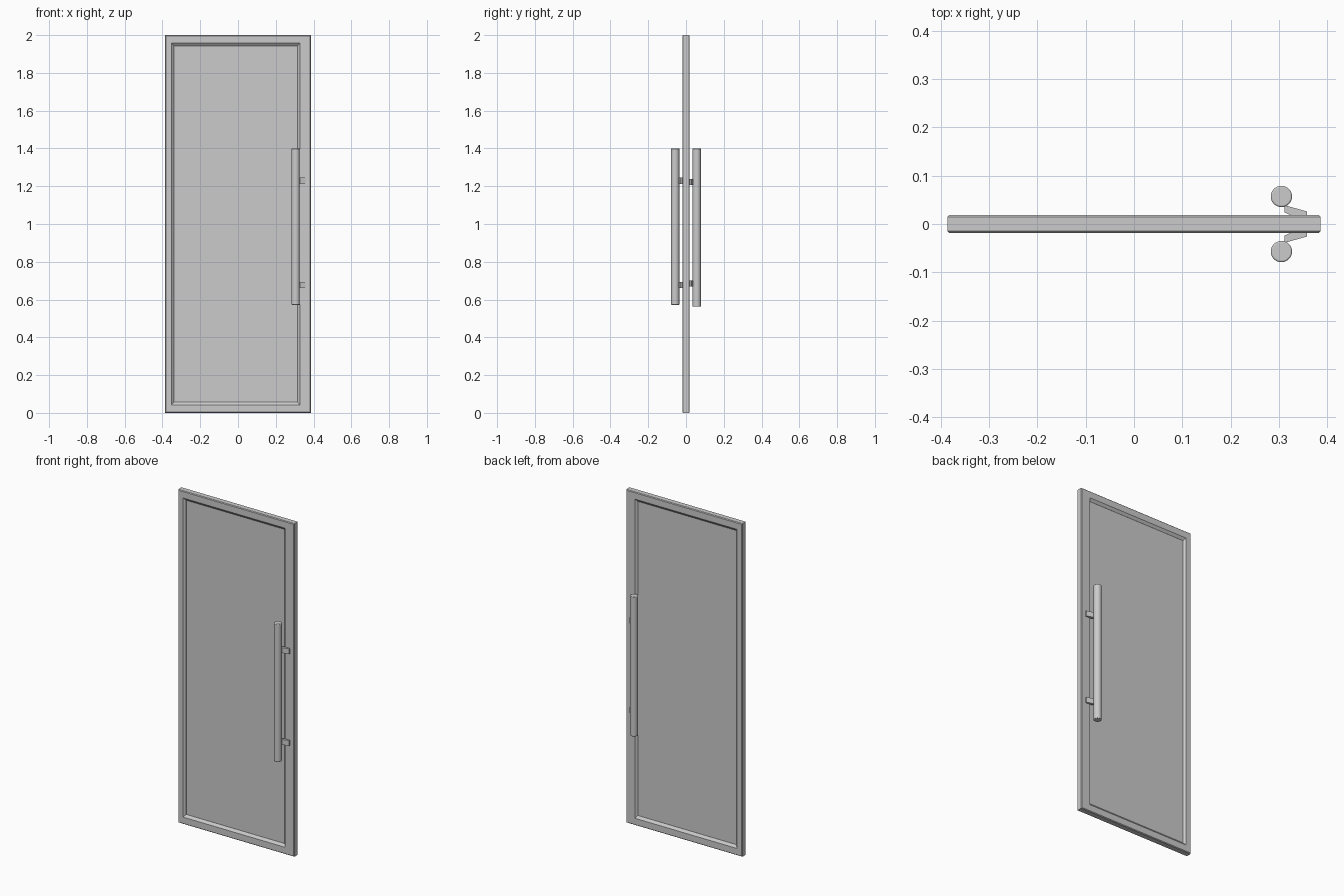
import bpy, bmesh
from math import radians

if "Cube" in bpy.data.objects:
    bpy.data.objects.remove(bpy.data.objects["Cube"])


def mesh_object(name, bm):
    bmesh.ops.recalc_face_normals(bm, faces=bm.faces[:])
    me = bpy.data.meshes.new(name)
    bm.to_mesh(me)
    bm.free()
    ob = bpy.data.objects.new(name, me)
    bpy.context.collection.objects.link(ob)
    return ob


def ring(bm, x0, x1, z0, z1, y):
    return [bm.verts.new((x, y, z)) for x, z in ((x0, z0), (x1, z0), (x1, z1), (x0, z1))]


# Door frame: closed sequence of rectangular rings, chamfered outside and sloped inside
W, T, C = 0.386, 0.019, 0.004
outer = (-W, W, 0, 2)
face = (-W + C, W - C, C, 2 - C)
opening = (-0.352, 0.327, 0.042, 1.958)
inner = (-0.339, 0.315, 0.057, 1.943)
D = 0.007
profile = [(outer, -T + C), (face, -T), (opening, -T), (inner, -D),
           (inner, D), (opening, T), (face, T), (outer, T - C)]
bm = bmesh.new()
rings = [ring(bm, *r, y) for r, y in profile]
for a, b in zip(rings, rings[1:] + rings[:1]):
    for i in range(4):
        j = (i + 1) % 4
        bm.faces.new((a[i], a[j], b[j], b[i]))
mesh_object("door_frame", bm)

# Recessed panel, slightly tucked into the frame
x0, x1, z0, z1 = inner
bpy.ops.mesh.primitive_cube_add(size=1, location=((x0 + x1) / 2, 0, (z0 + z1) / 2))
panel = bpy.context.object
panel.name = "door_panel"
panel.scale = (x1 - x0 + 0.002, 2 * D - 0.0005, z1 - z0 + 0.002)


def handle(side, sign, bottom, top, bracket_heights):
    # Round pull bar with softened ends
    bpy.ops.mesh.primitive_cylinder_add(vertices=40, radius=0.022, depth=top - bottom,
                                        location=(0.305, sign * 0.057, (top + bottom) / 2))
    bar = bpy.context.object
    bar.name = side + "_handle_bar"
    bevel = bar.modifiers.new("end_bevel", 'BEVEL')
    bevel.width = 0.003
    bevel.segments = 2
    bevel.limit_method = 'ANGLE'
    bevel.angle_limit = radians(60)
    bpy.ops.object.shade_smooth_by_angle(angle=radians(35))

    # Slanted brackets from the frame to the bar
    outline = [(0.311, 0.039), (0.358, 0.026), (0.358, 0.018), (0.325, 0.018), (0.311, 0.024)]
    for label, z in zip(("lower", "upper"), bracket_heights):
        bm = bmesh.new()
        base = bm.faces.new([bm.verts.new((x, sign * y, z - 0.016)) for x, y in outline])
        ext = bmesh.ops.extrude_face_region(bm, geom=[base], use_keep_orig=True)
        verts = [v for v in ext["geom"] if isinstance(v, bmesh.types.BMVert)]
        bmesh.ops.translate(bm, verts=verts, vec=(0, 0, 0.032))
        mesh_object(f"{side}_{label}_bracket", bm)


handle("front", -1, 0.572, 1.40, (0.678, 1.229))
handle("back", 1, 0.562, 1.40, (0.684, 1.223))
